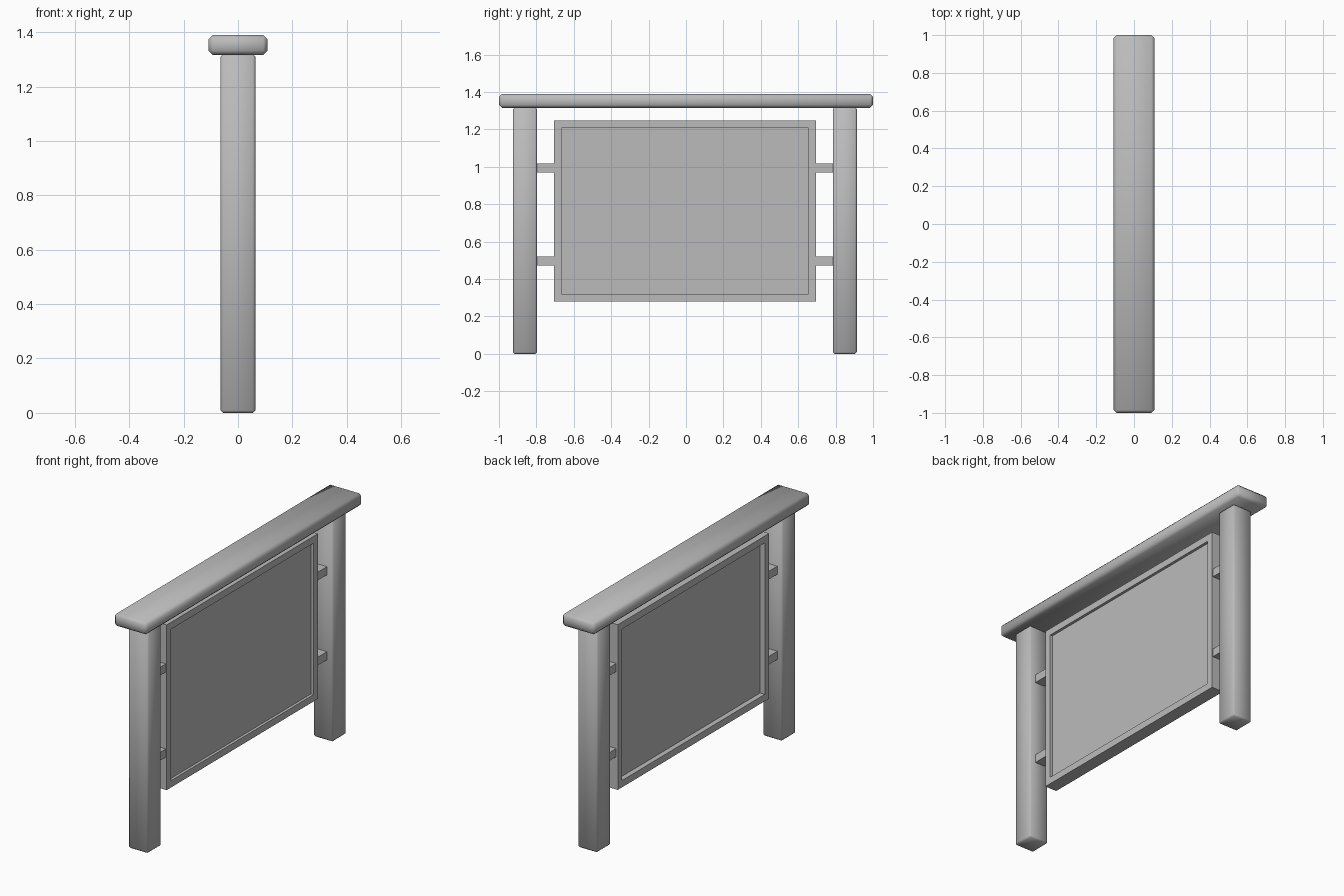
import bpy
import bmesh
from mathutils import Matrix, Vector

cube = bpy.data.objects.get("Cube")
if cube:
    bpy.data.objects.remove(cube, do_unlink=True)

grey = bpy.data.materials.new("plain grey")
grey.use_nodes = True
colour = (0.5, 0.5, 0.5, 1)
grey.diffuse_color = colour
grey.node_tree.nodes["Principled BSDF"].inputs["Base Color"].default_value = colour

MID = -0.006  # the posts and board sit slightly off the cap's centre


def add_object(name, bm, smooth=False):
    mesh = bpy.data.meshes.new(name)
    for face in bm.faces:
        face.smooth = smooth
    bm.to_mesh(mesh)
    bm.free()
    mesh.materials.append(grey)
    obj = bpy.data.objects.new(name, mesh)
    bpy.context.collection.objects.link(obj)
    return obj


def box_mesh(low, high):
    low, high = Vector(low), Vector(high)
    bm = bmesh.new()
    place = Matrix.Translation((low + high) / 2) @ Matrix.Diagonal((high - low).to_4d())
    place[3][3] = 1
    bmesh.ops.create_cube(bm, size=1, matrix=place)
    return bm


def soft_box(name, low, high, bevel):
    bm = box_mesh(low, high)
    bmesh.ops.bevel(bm, geom=bm.edges[:], offset=bevel, segments=1,
                    affect='EDGES', profile=0.5)
    return add_object(name, bm, smooth=True)


# Top cap
soft_box("top_cap", (-0.108, -1, 1.316), (0.108, 1, 1.39), 0.015)

# Posts and the short brackets that hold the board
for side, label in ((-1, "front"), (1, "back")):
    y = MID + side * 0.855
    soft_box(label + "_post", (-0.064, y - 0.064, 0), (0.064, y + 0.064, 1.318), 0.009)
    for z, level in ((0.497, "lower"), (0.995, "upper")):
        ends = sorted((MID + side * 0.69, MID + side * 0.80))
        add_object(f"{label}_{level}_bracket",
                   box_mesh((-0.034, ends[0], z - 0.024), (0.027, ends[1], z + 0.024)))

# Board with a recessed panel on each face, deeper on the left-hand one
bm = box_mesh((-0.044, MID - 0.7, 0.281), (0.032, MID + 0.7, 1.248))
bm.normal_update()
for face in [f for f in bm.faces if abs(f.normal.x) > 0.9]:
    depth = 0.016 if face.normal.x > 0 else 0.03
    inward = face.normal * -depth
    bmesh.ops.inset_individual(bm, faces=[face], thickness=0.057)
    panel = bmesh.ops.extrude_face_region(bm, geom=[face])
    verts = [v for v in panel["geom"] if isinstance(v, bmesh.types.BMVert)]
    bmesh.ops.translate(bm, vec=inward, verts=verts)
    if face.is_valid:
        bmesh.ops.delete(bm, geom=[face], context='FACES_ONLY')
bmesh.ops.recalc_face_normals(bm, faces=bm.faces[:])
add_object("notice_board", bm)
